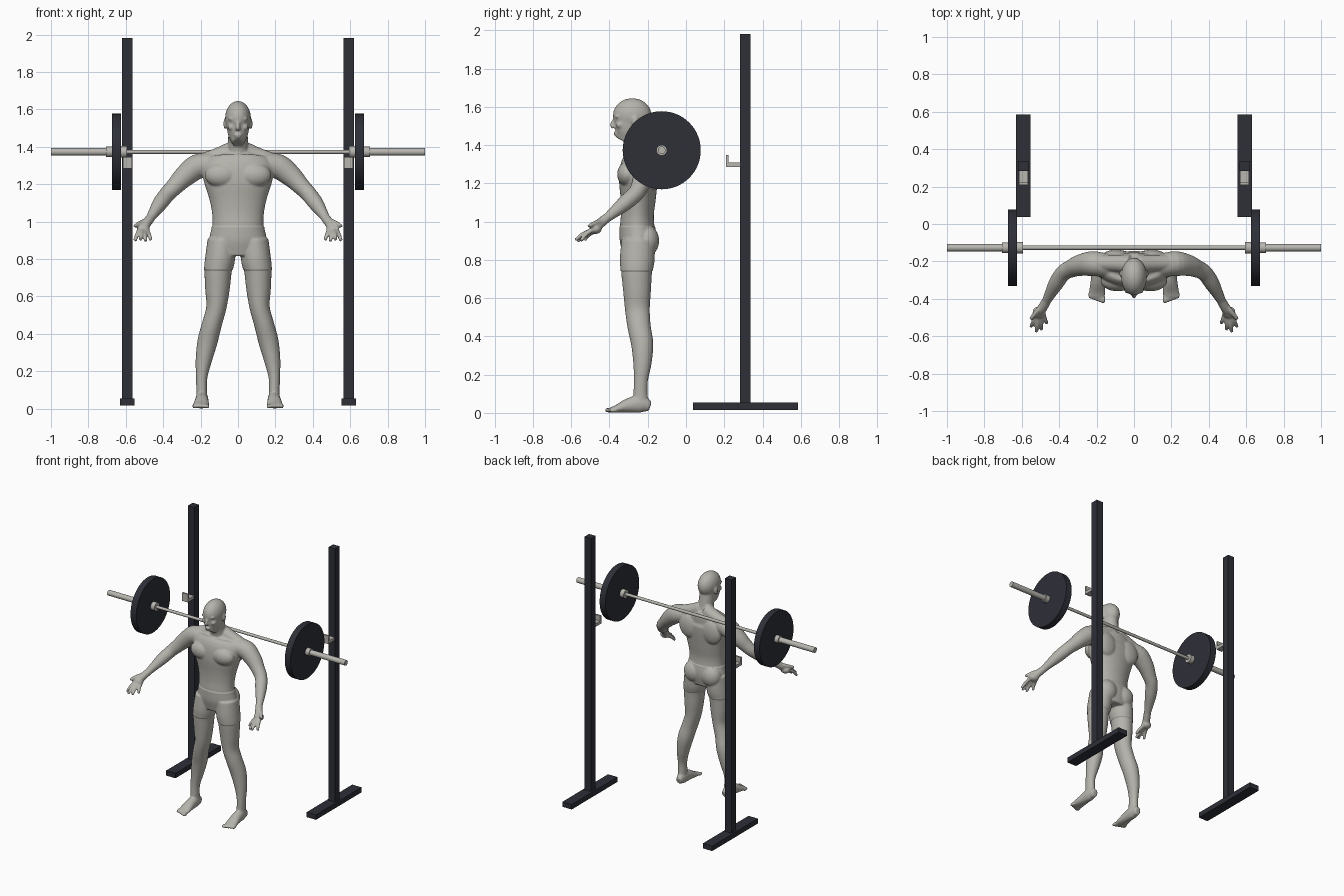
import bpy, bmesh, math
from mathutils import Vector, Matrix

if "Cube" in bpy.data.objects:
    bpy.data.objects.remove(bpy.data.objects["Cube"])


def material(name, rgb, rough=0.6):
    m = bpy.data.materials.new(name)
    m.use_nodes = True
    m.diffuse_color = (*rgb, 1)
    node = m.node_tree.nodes["Principled BSDF"]
    node.inputs["Base Color"].default_value = (*rgb, 1)
    node.inputs["Roughness"].default_value = rough
    return m


SKIN = material("pale_stone", (0.46, 0.45, 0.41))
SHORTS = material("slate_cloth", (0.075, 0.08, 0.097))
DARK = material("dark_iron", (0.027, 0.029, 0.039))
METAL = material("light_metal", (0.48, 0.465, 0.43))


def finish(name, bm, mat, angle=None):
    bmesh.ops.recalc_face_normals(bm, faces=bm.faces)
    me = bpy.data.meshes.new(name)
    bm.to_mesh(me)
    bm.free()
    me.materials.append(mat)
    ob = bpy.data.objects.new(name, me)
    bpy.context.collection.objects.link(ob)
    if angle:
        bpy.ops.object.select_all(action='DESELECT')
        ob.select_set(True)
        bpy.context.view_layer.objects.active = ob
        bpy.ops.object.shade_smooth_by_angle(angle=math.radians(angle))
    return ob


def add_box(bm, lo, hi):
    lo, hi = Vector(lo), Vector(hi)
    mat = Matrix.Translation((lo + hi) / 2) @ Matrix.Diagonal((*(hi - lo), 1))
    bmesh.ops.create_cube(bm, size=1, matrix=mat)


def add_rod(bm, x0, x1, r, y=-0.127, z=1.373, seg=32):
    mat = Matrix.Translation(((x0 + x1) / 2, y, z)) @ Matrix.Rotation(math.pi / 2, 4, 'Y')
    bmesh.ops.create_cone(bm, cap_ends=True, segments=seg, radius1=r, radius2=r,
                          depth=abs(x1 - x0), matrix=mat)


# Rack and barbell, one set per side
bm = bmesh.new()
add_rod(bm, -0.62, 0.62, 0.011)
finish("bar_shaft", bm, METAL, 40)
for side, s in (("left", 1), ("right", -1)):
    c = s * 0.592
    bm = bmesh.new()
    add_box(bm, (c - 0.027, 0.283, 0.05), (c + 0.027, 0.338, 1.982))
    finish(side + "_upright", bm, DARK)
    bm = bmesh.new()
    add_box(bm, (c - 0.039, 0.037, 0.016), (c + 0.039, 0.586, 0.054))
    finish(side + "_base", bm, DARK)
    bm = bmesh.new()
    add_box(bm, (c - 0.024, 0.208, 1.285), (c + 0.024, 0.285, 1.308))
    add_box(bm, (c - 0.024, 0.208, 1.308), (c + 0.024, 0.221, 1.347))
    finish(side + "_bar_hook", bm, METAL)
    bm = bmesh.new()
    add_rod(bm, s * 0.6, s, 0.02)
    add_rod(bm, s * 0.594, s * 0.627, 0.031)
    add_rod(bm, s * 0.673, s * 0.706, 0.028)
    finish(side + "_sleeve", bm, METAL, 40)
    bm = bmesh.new()
    add_rod(bm, s * 0.626, s * 0.674, 0.204, seg=64)
    finish(side + "_weight_plate", bm, DARK, 40)


# Body building helpers
def tube(bm, pts, s=1, steps=4, seg=24):
    """Smooth loft through (x, y, z, half width, half depth) stations."""
    st = [Vector(p) for p in pts]
    ext = [2 * st[0] - st[1]] + st + [2 * st[-1] - st[-2]]
    path = []
    for a, b, c, d in zip(ext, ext[1:], ext[2:], ext[3:]):
        for k in range(steps):
            t = k / steps
            path.append(0.5 * (2 * b + (c - a) * t + (2 * a - 5 * b + 4 * c - d) * t * t
                               + (3 * b - a - 3 * c + d) * t ** 3))
    path.append(st[-1])
    rings = []
    for i, p in enumerate(path):
        t = (path[min(i + 1, len(path) - 1)] - path[max(i - 1, 0)]).to_3d().normalized()
        u = Vector((1, 0, 0))
        u = (u - t * u.dot(t)).normalized()
        v = t.cross(u)
        ring = []
        for k in range(seg):
            a = 2 * math.pi * k / seg
            q = Vector(p[:3]) + u * math.cos(a) * p[3] + v * math.sin(a) * p[4]
            ring.append(bm.verts.new((q.x * s, q.y, q.z)))
        rings.append(ring)
    for r0, r1 in zip(rings, rings[1:]):
        for k in range(seg):
            n = (k + 1) % seg
            bm.faces.new((r0[k], r0[n], r1[n], r1[k]))
    bm.faces.new(rings[0])
    bm.faces.new(rings[-1])


def limb(bm, pts, s):
    tube(bm, [(*p, p[3]) for p in pts], s)


def blob(bm, loc, rad, s=1):
    mat = Matrix.Translation((loc[0] * s, loc[1], loc[2])) @ Matrix.Diagonal((*rad, 1))
    bmesh.ops.create_uvsphere(bm, u_segments=24, v_segments=16, radius=1, matrix=mat)


bm = bmesh.new()
# Torso, from pelvis to collar: height, half width, front, back
torso = [(0.82, 0.13, -0.325, -0.17), (0.9, 0.15, -0.343, -0.155), (0.975, 0.137, -0.345, -0.165),
         (1.04, 0.138, -0.34, -0.168), (1.12, 0.153, -0.342, -0.158), (1.22, 0.184, -0.35, -0.147),
         (1.3, 0.19, -0.338, -0.143), (1.345, 0.15, -0.3, -0.15), (1.375, 0.08, -0.285, -0.165)]
tube(bm, [(0, (f + b) / 2, z, w, (b - f) / 2) for z, w, f, b in torso], seg=40)
# Neck, skull and jaw
tube(bm, [(0, -0.225, 1.33, 0.06, 0.06), (0, -0.24, 1.4, 0.054, 0.056), (0, -0.26, 1.5, 0.052, 0.06)])
blob(bm, (0, -0.281, 1.555), (0.069, 0.101, 0.09))
tube(bm, [(0, -0.297, 1.56, 0.064, 0.08), (0, -0.3, 1.5, 0.06, 0.074),
          (0, -0.31, 1.455, 0.05, 0.062), (0, -0.328, 1.42, 0.03, 0.042)])
# Nose and lips
tube(bm, [(0, -0.372, 1.54, 0.008, 0.008), (0, -0.386, 1.505, 0.012, 0.012),
          (0, -0.378, 1.492, 0.015, 0.009)])
blob(bm, (0, -0.37, 1.464), (0.021, 0.009, 0.007))
blob(bm, (0, -0.368, 1.453), (0.018, 0.009, 0.006))

for s in (1, -1):
    # Ears, brows, cheeks
    blob(bm, (0.069, -0.265, 1.523), (0.009, 0.018, 0.03), s)
    blob(bm, (0.028, -0.36, 1.55), (0.026, 0.013, 0.008), s)
    blob(bm, (0.036, -0.345, 1.505), (0.02, 0.022, 0.018), s)
    # Chest, shoulder blade, buttock
    blob(bm, (0.088, -0.305, 1.248), (0.09, 0.055, 0.065), s)
    blob(bm, (0.095, -0.175, 1.25), (0.08, 0.037, 0.09), s)
    blob(bm, (0.072, -0.205, 0.9), (0.074, 0.062, 0.078), s)
    # Trapezius and arm
    limb(bm, [(0.02, -0.215, 1.385, 0.05), (0.1, -0.21, 1.352, 0.046), (0.21, -0.208, 1.315, 0.042)], s)
    limb(bm, [(0.13, -0.225, 1.305, 0.062), (0.215, -0.212, 1.295, 0.067), (0.285, -0.22, 1.243, 0.058),
              (0.335, -0.238, 1.192, 0.048), (0.378, -0.262, 1.148, 0.043), (0.415, -0.315, 1.1, 0.041),
              (0.447, -0.372, 1.053, 0.031), (0.468, -0.412, 1.02, 0.024)], s)
    # Hand: palm, thumb, four fingers
    limb(bm, [(0.46, -0.4, 1.03, 0.024), (0.49, -0.45, 0.99, 0.026), (0.505, -0.483, 0.96, 0.022)], s)
    blob(bm, (0.507, -0.472, 0.962), (0.036, 0.032, 0.027), s)
    limb(bm, [(0.487, -0.432, 1.005, 0.016), (0.525, -0.475, 0.992, 0.013), (0.553, -0.51, 0.975, 0.01)], s)
    for base, tip in (((0.527, -0.49, 0.957), (0.551, -0.55, 0.898)),
                      ((0.514, -0.498, 0.953), (0.522, -0.578, 0.903)),
                      ((0.499, -0.492, 0.95), (0.494, -0.566, 0.896)),
                      ((0.485, -0.478, 0.95), (0.465, -0.532, 0.902))):
        a, b = Vector(base), Vector(tip)
        mid = a.lerp(b, 0.5) + Vector((0, -0.005, 0.004))
        limb(bm, [(*a, 0.0125), (*mid, 0.0115), (*b, 0.0095)], s)
    # Leg
    tube(bm, [(0.085, -0.25, 0.9, 0.075, 0.085), (0.096, -0.255, 0.8, 0.077, 0.088),
              (0.106, -0.258, 0.74, 0.073, 0.081), (0.11, -0.256, 0.64, 0.066, 0.073),
              (0.116, -0.254, 0.54, 0.054, 0.065), (0.14, -0.245, 0.45, 0.053, 0.061),
              (0.163, -0.229, 0.36, 0.054, 0.058), (0.183, -0.228, 0.26, 0.044, 0.048),
              (0.194, -0.236, 0.17, 0.031, 0.037), (0.194, -0.238, 0.1, 0.029, 0.037),
              (0.194, -0.236, 0.04, 0.03, 0.04)], s)
    # Foot and toes
    tube(bm, [(0.193, -0.187, 0.034, 0.022, 0.026), (0.193, -0.235, 0.047, 0.033, 0.046),
              (0.194, -0.3, 0.039, 0.037, 0.038), (0.197, -0.36, 0.022, 0.043, 0.021),
              (0.198, -0.39, 0.016, 0.041, 0.014)], s)
    for k in range(5):
        blob(bm, (0.165 + 0.0175 * k, -0.403 + 0.006 * k, 0.014),
             (0.0125 - 0.0008 * k, 0.023, 0.013), s)

# Fuse the parts into one smooth skin
body = finish("lifter_body", bm, SKIN)
mod = body.modifiers.new("fuse", 'REMESH')
mod.mode = 'VOXEL'
mod.voxel_size = 0.006
mod = body.modifiers.new("soften", 'SMOOTH')
mod.factor = 0.5
mod.iterations = 5
graph = bpy.context.evaluated_depsgraph_get()
skin = bpy.data.meshes.new_from_object(body.evaluated_get(graph))
body.modifiers.clear()

# Cut the shorts' edges, puff the cloth slightly and colour it
HEM, WAIST = 0.742, 0.973
bm = bmesh.new()
bm.from_mesh(skin)
for z in (HEM, WAIST):
    bmesh.ops.bisect_plane(bm, geom=bm.verts[:] + bm.edges[:] + bm.faces[:],
                           plane_co=(0, 0, z), plane_no=(0, 0, 1))
bm.normal_update()
cloth = [v for v in bm.verts if HEM - 1e-4 < v.co.z < WAIST + 1e-4 and abs(v.co.x) < 0.3]
for v, n in [(v, v.normal.copy()) for v in cloth]:
    v.co += n * 0.003 * Vector((1, 1, 0)).length / 1.414
for f in bm.faces:
    f.smooth = True
    c = f.calc_center_median()
    f.material_index = int(HEM < c.z < WAIST and abs(c.x) < 0.3)
bm.to_mesh(skin)
bm.free()
skin.materials.clear()
skin.materials.append(SKIN)
skin.materials.append(SHORTS)
body.data = skin
